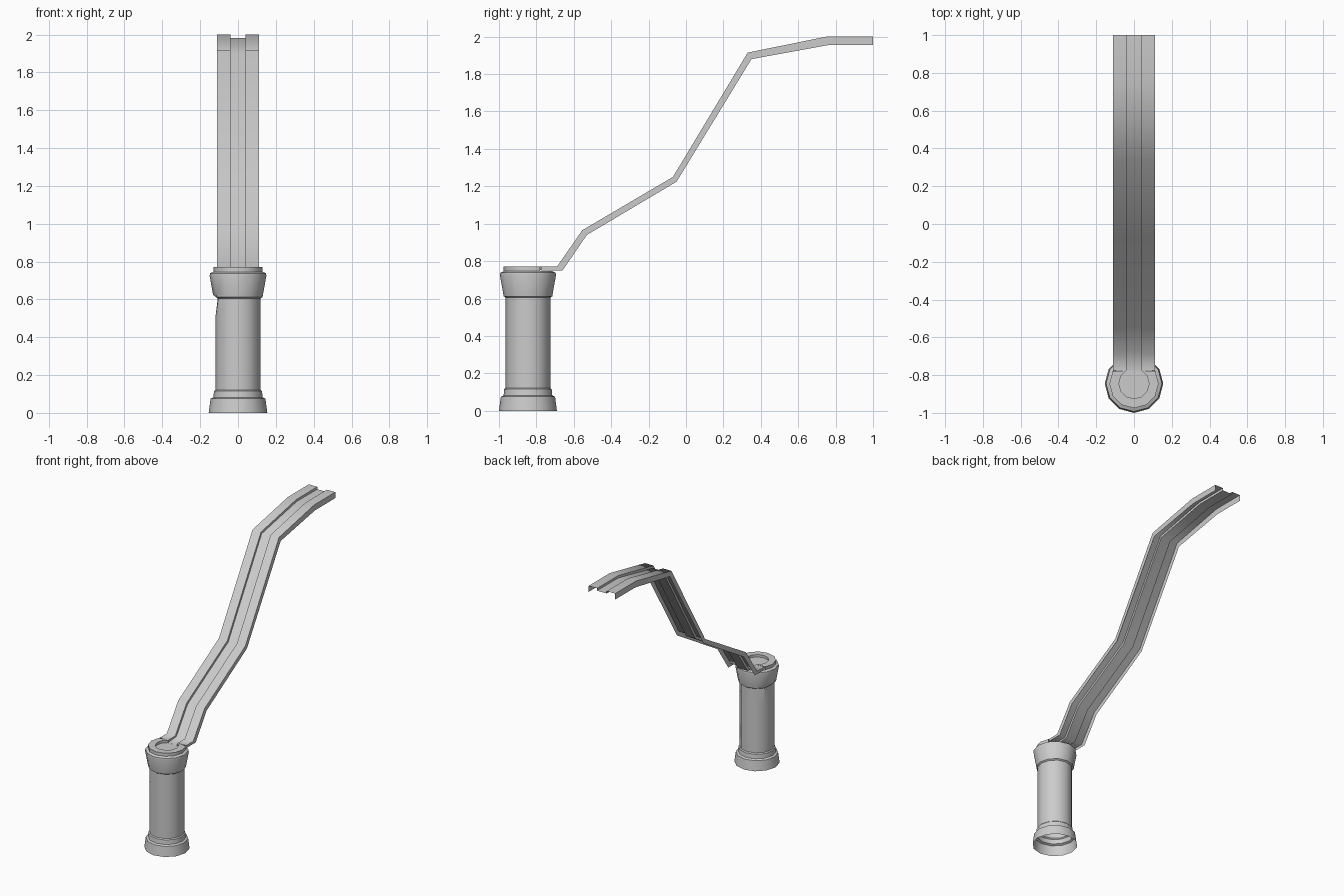
import bpy, bmesh
from math import cos, sin, radians
from mathutils import Vector

cube = bpy.data.objects.get("Cube")
if cube:
    bpy.data.objects.remove(cube)

SIDES = 12
CENTRE_Y = -0.845
TOP_Z = 0.77
DROP = 0.018          # depth of the groove and the round basin
HALF_WIDTH = 0.11
GROOVE = 0.04

grey = bpy.data.materials.new("light grey")
grey.use_nodes = True
grey.diffuse_color = (0.6, 0.6, 0.6, 1)
bsdf = grey.node_tree.nodes["Principled BSDF"]
bsdf.inputs["Base Color"].default_value = grey.diffuse_color
bsdf.inputs["Roughness"].default_value = 0.8


def polar(radius, step, z):
    a = radians(step * 360 / SIDES)
    return Vector((radius * cos(a), CENTRE_Y + radius * sin(a), z))


def finish(name, bm, smooth_angle):
    mesh = bpy.data.meshes.new(name)
    bm.to_mesh(mesh)
    bm.free()
    obj = bpy.data.objects.new(name, mesh)
    bpy.context.collection.objects.link(obj)
    mesh.materials.append(grey)
    bpy.ops.object.select_all(action='DESELECT')
    obj.select_set(True)
    bpy.context.view_layer.objects.active = obj
    bpy.ops.object.shade_smooth_by_angle(angle=radians(smooth_angle))
    return obj


def skin(bm, rows, closed=False):
    """Join neighbouring rows of vertices with quads."""
    for low, high in zip(rows, rows[1:]):
        n = len(low)
        for i in range(n if closed else n - 1):
            j = (i + 1) % n
            bm.faces.new((low[i], low[j], high[j], high[i]))


# Hollow column: flared foot, shaft and flared head
profile = [(0.155, 0), (0.145, 0.075), (0.13, 0.082), (0.127, 0.115), (0.12, 0.122),
           (0.12, 0.5), (0.12, 0.605), (0.13, 0.612), (0.132, 0.625),
           (0.15, 0.725), (0.148, 0.738), (0.13, 0.746)]
bm = bmesh.new()
rings = [[bm.verts.new(polar(r, s, z)) for s in range(SIDES)] for r, z in profile]
skin(bm, rings, closed=True)
# Slight dent under the head on the right side
rings[6][6].co.x += 0.013
rings[7][6].co.x += 0.013
finish("column", bm, 32)

# Cap with a round basin that opens into the groove at the back
bm = bmesh.new()
inner = [bm.verts.new(polar(0.08, s, TOP_Z)) for s in range(4, 15)]
outer = [bm.verts.new(polar(0.13, s, TOP_Z)) for s in range(5, 14)]
base = [bm.verts.new(polar(0.13, s, 0.745)) for s in range(5, 14)]
floor = [bm.verts.new(polar(0.08, s, TOP_Z - DROP)) for s in range(4, 15)]
skin(bm, [base, outer, inner[1:-1]])
bm.faces.new((inner[0], inner[1], outer[0]))
bm.faces.new((inner[-1], outer[-1], inner[-2]))
skin(bm, [inner, floor])
bm.faces.new(floor)
finish("cap", bm, 32)

# Bent rail: open sheet channel with a central groove, (y, z) along its sides
top_path = [(-0.775, 0.77), (-0.69, 0.77), (-0.555, 0.965), (-0.07, 1.25),
            (0.33, 1.915), (0.75, 2.0), (1.0, 2.0)]
low_path = [(-0.775, 0.75), (-0.66, 0.75), (-0.53, 0.94), (-0.05, 1.225),
            (0.35, 1.88), (0.76, 1.955), (1.0, 1.955)]
bm = bmesh.new()
rows = []
for top, low in zip(top_path, low_path):
    top, low = Vector(top), Vector(low)
    mid = top + (low - top).normalized() * DROP
    section = [(-HALF_WIDTH, low), (-HALF_WIDTH, top), (-GROOVE, top), (-GROOVE, mid), (0, mid),
               (GROOVE, mid), (GROOVE, top), (HALF_WIDTH, top), (HALF_WIDTH, low)]
    rows.append([bm.verts.new((x, p.x, p.y)) for x, p in section])
skin(bm, rows)
finish("rail", bm, 62)
